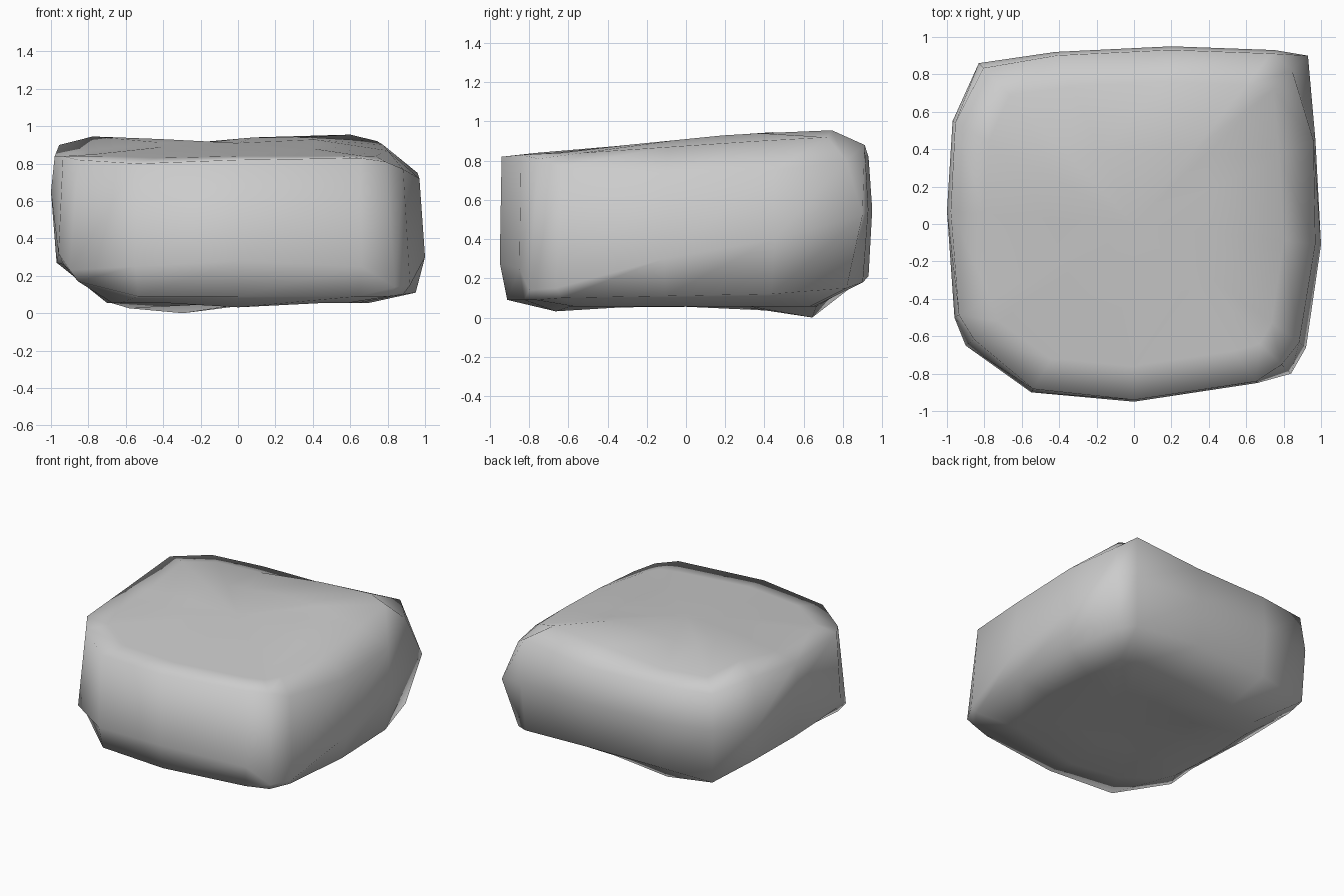
import bpy
import bmesh
from mathutils import Vector

# Remove the default cube only
default_cube = bpy.data.objects.get("Cube")
if default_cube:
    bpy.data.objects.remove(default_cube, do_unlink=True)


def make_material(name, colour):
    material = bpy.data.materials.new(name)
    material.use_nodes = True
    material.diffuse_color = colour
    shader = material.node_tree.nodes["Principled BSDF"]
    shader.inputs["Base Color"].default_value = colour
    shader.inputs["Roughness"].default_value = 0.9
    return material


# Plan outline, counter-clockwise:
# x, y, lower rim scale and z, belly z, upper rim scale and z, shoulder z
OUTLINE = [
    (-0.90, -0.65, 0.95, 0.17, 0.23, 0.95, 0.82, 0.84),
    (-0.55, -0.90, 0.97, 0.09, 0.25, 0.98, 0.80, 0.83),
    (0.00, -0.95, 0.96, 0.09, 0.28, 0.99, 0.82, 0.84),
    (0.66, -0.85, 0.97, 0.09, 0.25, 0.99, 0.83, 0.84),
    (0.84, -0.80, 0.96, 0.09, 0.14, 0.94, 0.81, 0.84),
    (0.92, -0.66, 0.96, 0.10, 0.15, 0.96, 0.77, 0.84),
    (1.00, -0.11, 0.95, 0.11, 0.30, 0.97, 0.72, 0.87),
    (0.97, 0.45, 0.97, 0.12, 0.40, 0.99, 0.75, 0.90),
    (0.93, 0.90, 0.91, 0.15, 0.52, 0.91, 0.80, 0.92),
    (0.75, 0.93, 0.97, 0.18, 0.55, 0.98, 0.88, 0.955),
    (0.20, 0.95, 0.98, 0.21, 0.55, 0.98, 0.82, 0.92),
    (-0.42, 0.92, 0.98, 0.20, 0.55, 0.98, 0.83, 0.87),
    (-0.83, 0.86, 0.98, 0.17, 0.58, 0.97, 0.84, 0.88),
    (-0.97, 0.55, 0.98, 0.26, 0.50, 0.985, 0.90, 0.945),
    (-1.00, 0.07, 0.97, 0.27, 0.65, 0.98, 0.84, 0.87),
    (-0.96, -0.50, 0.97, 0.26, 0.32, 0.975, 0.84, 0.85),
]


def crown_height(x, y):
    """The top slopes up to the back, with a shallow hollow there."""
    hollow = Vector((x + 0.3, y - 0.6)).length
    return 0.91 + 0.1 * min(y, 0.3) - max(0, 0.06 - 0.15 * hollow)


def base_height(x, y):
    """The underside is nearly flat, with a low foot at back and front."""
    back_foot = Vector((x + 0.35, y - 0.6)).length
    front_foot = Vector((x, y + 0.6)).length
    return min(0.055, max(0, 0.2 * back_foot - 0.02), 0.025 + 0.1 * front_foot)


def build_rock():
    bm = bmesh.new()

    def cap_ring(scale, height):
        return [bm.verts.new((p[0] * scale, p[1] * scale,
                              height(p[0] * scale, p[1] * scale)))
                for p in OUTLINE]

    # Rings from the underside, round the sides, to the top
    rings = [cap_ring(0.35, base_height), cap_ring(0.70, base_height),
             [], [], [], [], cap_ring(0.42, crown_height)]
    for x, y, low_scale, low, belly, high_scale, high, shoulder in OUTLINE:
        levels = ((low_scale, low), (1, belly), (high_scale, high),
                  (0.8, shoulder))
        for side, (scale, z) in zip(rings[2:6], levels):
            side.append(bm.verts.new((x * scale, y * scale, z)))

    count = len(OUTLINE)
    for lower, upper in zip(rings, rings[1:]):
        for i in range(count):
            j = (i + 1) % count
            bm.faces.new((lower[i], lower[j], upper[j], upper[i]))

    # Close the underside and top with fans
    for edge_ring, z in ((rings[0], base_height(0, 0)),
                         (rings[-1], crown_height(0, 0))):
        centre = bm.verts.new((0, 0, z))
        for i in range(count):
            bm.faces.new((edge_ring[i], edge_ring[(i + 1) % count], centre))

    bmesh.ops.recalc_face_normals(bm, faces=bm.faces)
    for face in bm.faces:
        face.smooth = True
    mesh = bpy.data.meshes.new("rock")
    bm.to_mesh(mesh)
    bm.free()
    rock = bpy.data.objects.new("rock", mesh)
    bpy.context.collection.objects.link(rock)
    return rock


rock = build_rock()
rock.data.materials.append(make_material("stone grey", (0.6, 0.6, 0.6, 1)))
